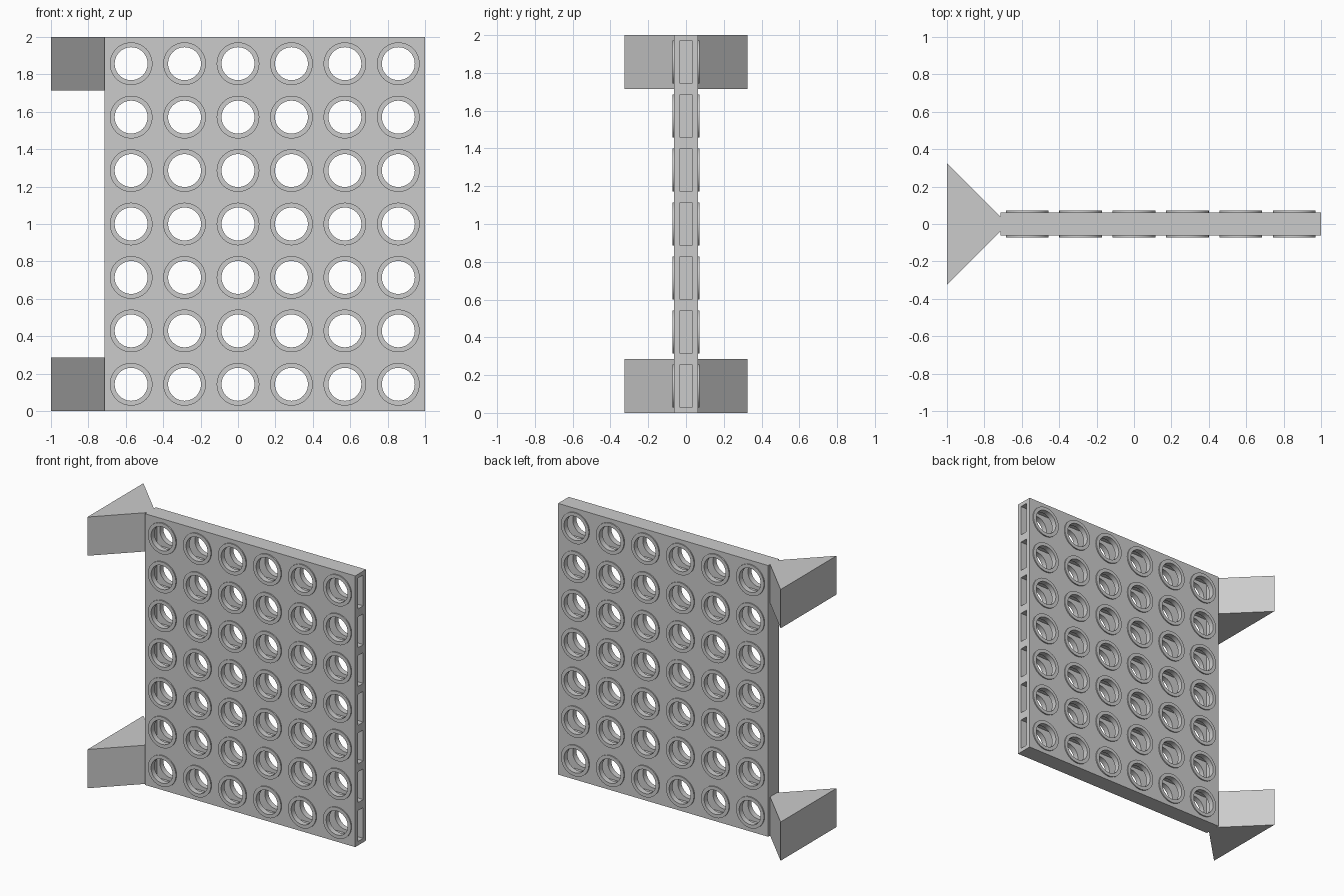
import bpy, bmesh, math
from mathutils import Matrix

if "Cube" in bpy.data.objects:
    bpy.data.objects.remove(bpy.data.objects["Cube"])

CELL = 2 / 7            # grid pitch
COLS, ROWS = 6, 7
LEFT = 1 - COLS * CELL  # closed edge of the panel
HALF = 0.0625           # half panel thickness
XS = [LEFT + CELL * (i + 0.5) for i in range(COLS)]
ZS = [CELL * (j + 0.5) for j in range(ROWS)]


def finish(name, bm):
    bmesh.ops.recalc_face_normals(bm, faces=bm.faces)
    mesh = bpy.data.meshes.new(name)
    bm.to_mesh(mesh)
    bm.free()
    ob = bpy.data.objects.new(name, mesh)
    bpy.context.collection.objects.link(ob)
    return ob


def add_box(bm, x0, x1, y0, y1, z0, z1):
    m = Matrix.Translation(((x0 + x1) / 2, (y0 + y1) / 2, (z0 + z1) / 2))
    bmesh.ops.create_cube(bm, size=1, matrix=m @ Matrix.Diagonal((x1 - x0, y1 - y0, z1 - z0, 1)))


def disc_grid(name, radius, half_len):
    bm = bmesh.new()
    for x in XS:
        for z in ZS:
            m = Matrix.Translation((x, 0, z)) @ Matrix.Rotation(math.pi / 2, 4, 'X')
            bmesh.ops.create_cone(bm, cap_ends=True, segments=48, radius1=radius,
                                  radius2=radius, depth=2 * half_len, matrix=m)
    return finish(name, bm)


def combine(target, tool, operation):
    mod = target.modifiers.new(tool.name, 'BOOLEAN')
    mod.object, mod.operation, mod.solver = tool, operation, 'EXACT'
    tool.hide_render = True
    bpy.context.view_layer.objects.active = target
    bpy.ops.object.modifier_apply(modifier=mod.name)
    bpy.data.objects.remove(tool)


# Main panel
bm = bmesh.new()
add_box(bm, LEFT, 1, -HALF, HALF, 0, 2)
panel = finish("grid_panel", bm)

# Raised rims around every hole, on both faces
combine(panel, disc_grid("rims", 0.114, 0.071), 'UNION')

# Long inner slots, open on the right edge
bm = bmesh.new()
for z in ZS:
    add_box(bm, LEFT + 0.03, 1.1, -0.031, 0.031, z - 0.1135, z + 0.1135)
combine(panel, finish("slots", bm), 'DIFFERENCE')

# Round through holes
combine(panel, disc_grid("holes", 0.088, 0.2), 'DIFFERENCE')

bpy.ops.object.select_all(action='DESELECT')
panel.select_set(True)
bpy.context.view_layer.objects.active = panel
bpy.ops.object.shade_smooth_by_angle(angle=math.radians(30))

# Tapered feet at both ends of the closed edge
for name, z0 in (("lower_foot", 0), ("upper_foot", 2 - CELL)):
    bm = bmesh.new()
    profile = [(-1, -0.326), (LEFT, -0.04), (LEFT, 0.04), (-1, 0.326)]
    face = bm.faces.new([bm.verts.new((x, y, z0)) for x, y in profile])
    ext = bmesh.ops.extrude_face_region(bm, geom=[face])
    bmesh.ops.translate(bm, vec=(0, 0, CELL),
                        verts=[v for v in ext["geom"] if isinstance(v, bmesh.types.BMVert)])
    finish(name, bm)
